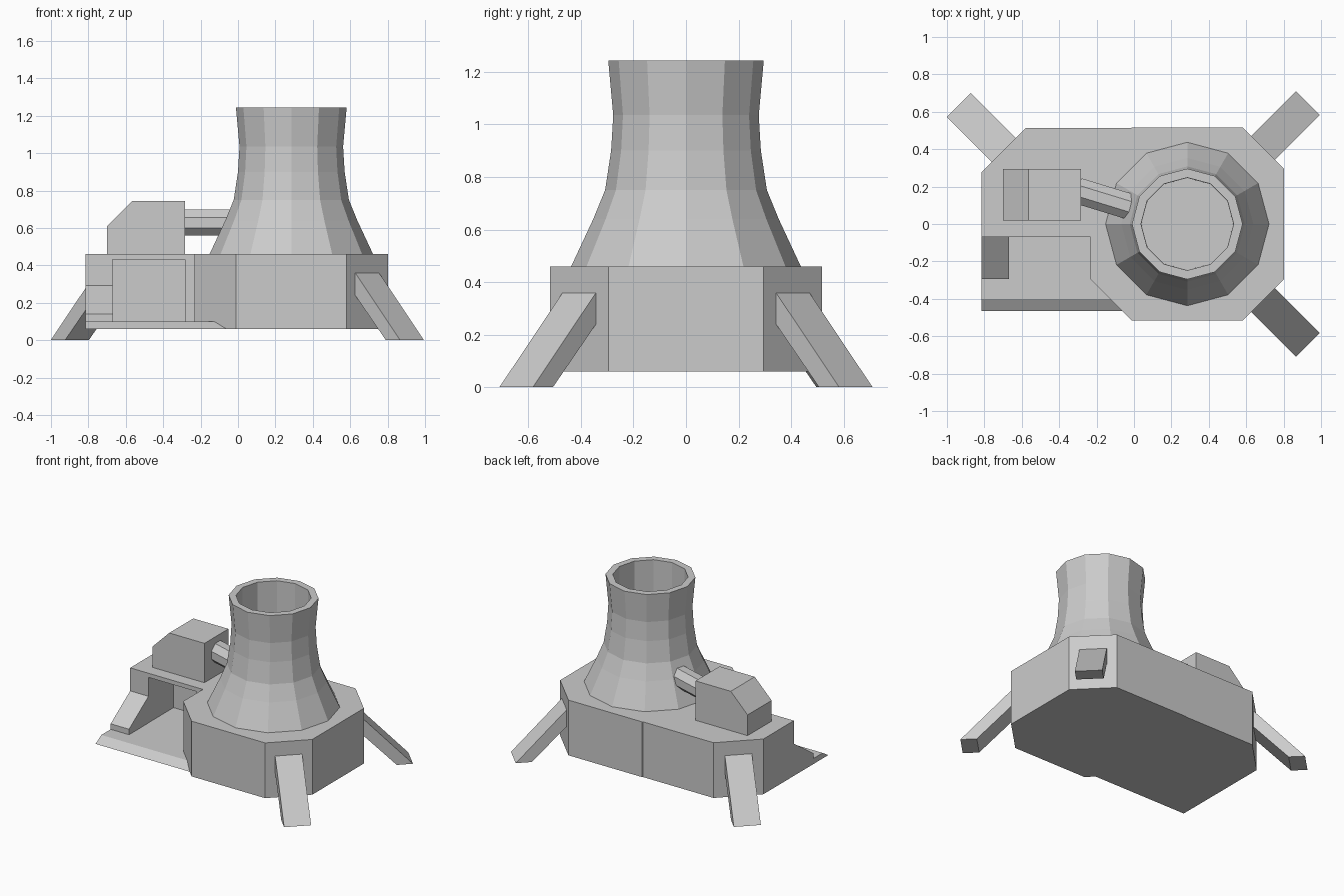
import bpy, bmesh, math
from mathutils import Matrix, Vector

if "Cube" in bpy.data.objects:
    bpy.data.objects.remove(bpy.data.objects["Cube"])

CX = 0.285  # tower axis


def make(name, bm):
    bmesh.ops.recalc_face_normals(bm, faces=bm.faces)
    me = bpy.data.meshes.new(name)
    bm.to_mesh(me)
    bm.free()
    ob = bpy.data.objects.new(name, me)
    bpy.context.collection.objects.link(ob)
    return ob


def extrude(name, points, offset):
    """Prism from a 3D outline swept by an offset."""
    bm = bmesh.new()
    face = bm.faces.new([bm.verts.new(p) for p in points])
    res = bmesh.ops.extrude_face_region(bm, geom=[face], use_keep_orig=True)
    verts = [g for g in res["geom"] if isinstance(g, bmesh.types.BMVert)]
    bmesh.ops.translate(bm, verts=verts, vec=offset)
    return make(name, bm)


def slab(name, outline, z0, z1):
    return extrude(name, [(x, y, z0) for x, y in outline], (0, 0, z1 - z0))


def box(name, x0, x1, y0, y1, z0, z1):
    return slab(name, [(x0, y0), (x1, y0), (x1, y1), (x0, y1)], z0, z1)


# Octagonal tower base
a, b = 0.517, 0.295
octagon = [(-b, -a), (b, -a), (a, -b), (a, b), (b, a), (-b, a), (-a, b), (-a, -b)]
slab("tower_base", [(CX + x, y) for x, y in octagon], 0.06, 0.46)

# Side building with a recessed bay
building = slab("side_building", [(-0.815, -0.07), (0.0, -0.07), (0.0, 0.513),
                                  (-0.58, 0.513), (-0.815, 0.278)], 0.06, 0.46)
cutter = box("bay_cutter", -0.67, -0.283, -0.2, 0.22, 0.10, 0.43)
mod = building.modifiers.new("bay", "BOOLEAN")
mod.object = cutter
mod.operation = 'DIFFERENCE'
mod.solver = 'EXACT'
bpy.context.view_layer.objects.active = building
bpy.ops.object.modifier_apply(modifier=mod.name)
bpy.data.objects.remove(cutter)

# Loading apron with a sloped front edge
extrude("loading_apron", [(-0.815, -0.07, 0.06), (-0.815, -0.465, 0.06),
                          (-0.815, -0.40, 0.10), (-0.815, -0.07, 0.10)], (0.76, 0, 0))

# Sloped buttress beside the bay
extrude("buttress", [(-0.815, -0.07, 0.10), (-0.815, -0.293, 0.10),
                     (-0.815, -0.293, 0.14), (-0.815, -0.07, 0.293)], (0.147, 0, 0))

# Roof housing with a chamfered end
extrude("roof_housing", [(-0.70, 0.02, 0.46), (-0.283, 0.02, 0.46), (-0.283, 0.02, 0.745),
                         (-0.565, 0.02, 0.745), (-0.70, 0.02, 0.61)], (0, 0.275, 0))

# Octagonal pipe from the housing to the tower
start, end = Vector((-0.30, 0.178, 0.628)), Vector((0.0, 0.086, 0.628))
axis = (end - start).normalized()
side = Vector((-axis.y, axis.x, 0))
ring = []
for i in range(8):
    t = math.radians(45 * i + 22.5)
    ring.append(start + 0.075 * (side * math.cos(t) + Vector((0, 0, math.sin(t)))))
extrude("connecting_pipe", ring, end - start)

# Hollow cooling tower, a 12-sided turned profile
profile = [(0.437, 0.46), (0.353, 0.64), (0.308, 0.75), (0.285, 0.90), (0.277, 1.035),
           (0.296, 1.243), (0.248, 1.243), (0.246, 0.465)]
bm = bmesh.new()
rings = [[bm.verts.new((CX + r * math.cos(math.tau * i / 12), r * math.sin(math.tau * i / 12), z))
          for i in range(12)] for r, z in profile]
for lo, hi in zip(rings, rings[1:]):
    for i in range(12):
        j = (i + 1) % 12
        bm.faces.new((lo[i], lo[j], hi[j], hi[i]))
bm.faces.new(rings[0])
bm.faces.new(rings[-1])
make("cooling_tower", bm)

# Three splayed legs on the chamfered corners
leg_profile = [(-0.03, 0.36), (0.0, 0.36), (0.34, 0.0), (0.232, 0.0), (0.0, 0.24), (-0.03, 0.24)]
for name, x, y, angle in (("back_right_leg", 0.69, 0.406, 45),
                          ("front_right_leg", 0.69, -0.406, -45),
                          ("back_left_leg", -0.697, 0.396, 135)):
    leg = extrude(name, [(u, -0.09, z) for u, z in leg_profile], (0, 0.18, 0))
    leg.data.transform(Matrix.Translation((x, y, 0)) @ Matrix.Rotation(math.radians(angle), 4, 'Z'))
